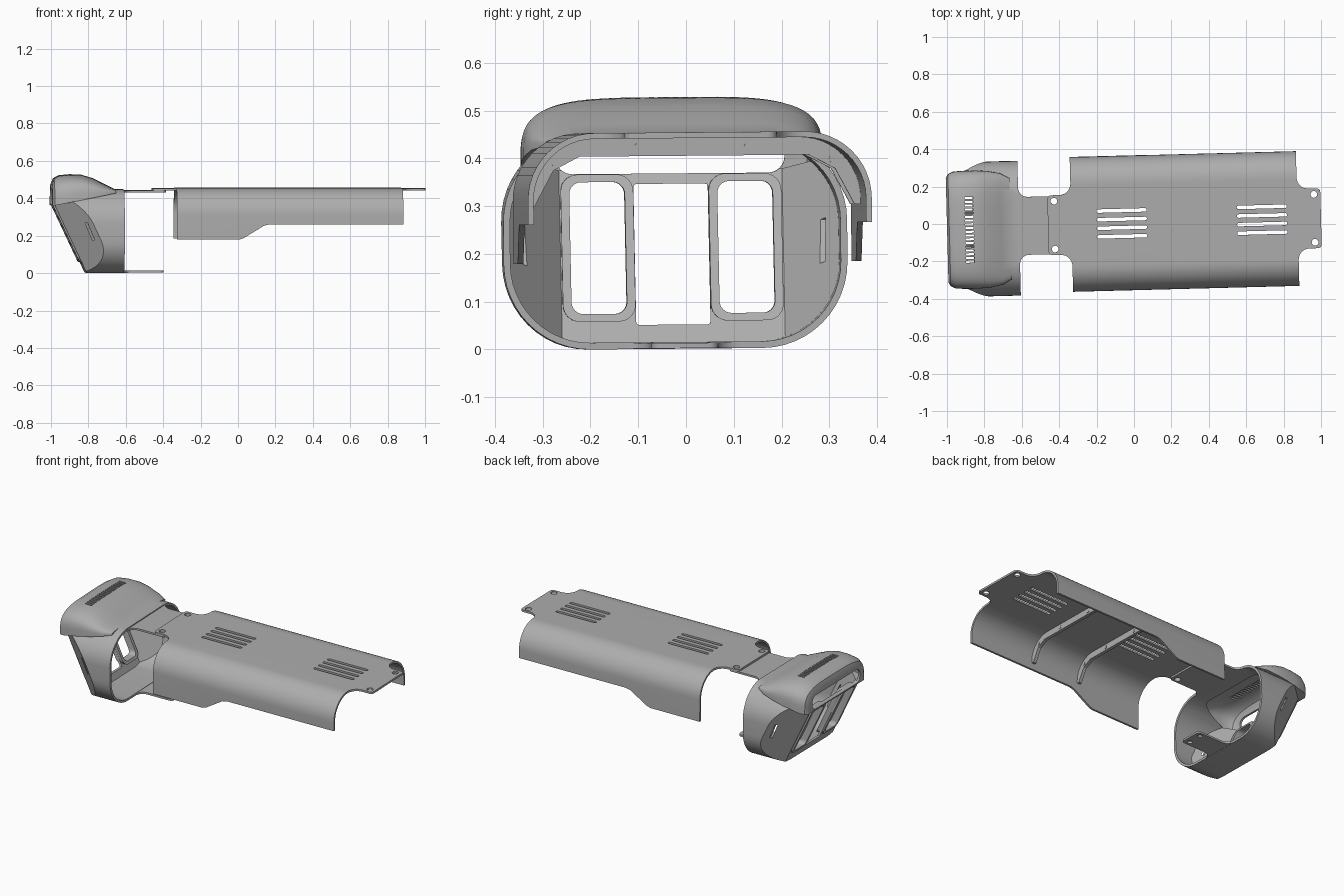
import bpy, bmesh
from math import sin, cos, pi, radians
from mathutils import Matrix, Vector

if "Cube" in bpy.data.objects:
    bpy.data.objects.remove(bpy.data.objects["Cube"], do_unlink=True)

grey = bpy.data.materials.new("plain grey")
grey.use_nodes = True
grey.diffuse_color = (0.42, 0.42, 0.42, 1)
for node in grey.node_tree.nodes:
    if node.type == "BSDF_PRINCIPLED":
        node.inputs["Base Color"].default_value = (0.42, 0.42, 0.42, 1)
parts = []


def finish_mesh(name, bm):
    bmesh.ops.recalc_face_normals(bm, faces=bm.faces)
    mesh = bpy.data.meshes.new(name)
    bm.to_mesh(mesh)
    bm.free()
    obj = bpy.data.objects.new(name, mesh)
    bpy.context.collection.objects.link(obj)
    return obj


def loft(bm, rings):
    rows = [[bm.verts.new(p) for p in ring] for ring in rings]
    n = len(rows[0])
    for a, b in zip(rows, rows[1:]):
        for i in range(n):
            j = (i + 1) % n
            bm.faces.new((a[i], a[j], b[j], b[i]))
    bm.faces.new(rows[0])
    bm.faces.new(rows[-1])


def prism(name, axis, lo, hi, *outlines):
    place = {"x": lambda u, v, t: (t, u, v),
             "y": lambda u, v, t: (u, t, v),
             "z": lambda u, v, t: (u, v, t)}[axis]
    bm = bmesh.new()
    for o in outlines:
        loft(bm, [[place(u, v, t) for u, v in o] for t in (lo, hi)])
    return finish_mesh(name, bm)


def arc(cx, cy, r, a0, a1, n=8):
    return [(cx + r * cos(radians(a0 + (a1 - a0) * i / n)),
             cy + r * sin(radians(a0 + (a1 - a0) * i / n))) for i in range(n + 1)]


def round_rect(cx, cy, w, h, r, n=8):
    x, y = w / 2 - r, h / 2 - r
    corners = ((x, y, 0), (-x, y, 90), (-x, -y, 180), (x, -y, 270))
    pts = [p for dx, dy, a in corners for p in arc(cx + dx, cy + dy, r, a, a + 90, n)]
    return [p for i, p in enumerate(pts)
            if (Vector(p) - Vector(pts[i - 1])).length > 1e-5]


def circle(cx, cy, r):
    return arc(cx, cy, r, 0, 345, 23)


def boolean(obj, other, operation="DIFFERENCE"):
    mod = obj.modifiers.new("cut", "BOOLEAN")
    mod.operation, mod.solver, mod.object = operation, "EXACT", other
    bpy.context.view_layer.objects.active = obj
    bpy.ops.object.modifier_apply(modifier=mod.name)
    bpy.data.objects.remove(other, do_unlink=True)


# Long cover: bent sheet with stepped skirts
MID = 0.27


def arch(half, r, top, bottom):
    return ([(half, bottom)] + arc(half - r, top - r, r, 0, 90, 12)
            + arc(r - half, top - r, r, 90, 180, 12) + [(-half, bottom)])


section = arch(0.36, 0.14, 0.453, 0.18) + arch(0.348, 0.128, 0.441, 0.18)[::-1]
cover = prism("cover", "x", MID - 0.73, MID + 0.73, section)
boolean(cover, prism("skirt_cut", "y", -0.6, 0.6,
                     [(-0.01, 0.1), (-0.01, 0.178), (0.02, 0.188), (0.13, 0.255),
                      (0.16, 0.262), (1.1, 0.262), (1.1, 0.1)]))

# Corner cut-outs leave a filleted tab at each end
corner = ([(0.605, 0.5)] + arc(0.665, 0.22, 0.06, 180, 270)
          + arc(0.71, 0.14, 0.02, 90, 0, 4) + [(0.8, 0.14), (0.8, 0.5)])
boolean(cover, prism("corner_cut", "z", -0.1, 0.6,
                     *[[(MID + sx * x, sy * y) for x, y in corner]
                       for sx in (-1, 1) for sy in (-1, 1)]))

# Vent slots and screw holes
slots = [round_rect(MID + x, (i - 1.5) * 0.046, 0.268, 0.019, 0.009, 4)
         for x in (-0.335, 0.415) for i in range(4)]
holes = [circle(MID + x, y, 0.018) for x in (-0.695, 0.695) for y in (-0.128, 0.128)]
boolean(cover, prism("vent_cut", "z", 0.4, 0.5, *slots, *holes))
parts.append(cover)

# Stiffening ribs under the cover, with round studs
lower = [(-0.335, 0.3), (-0.295, 0.375), (-0.24, 0.404),
         (0.24, 0.404), (0.295, 0.375), (0.335, 0.3)]
for label, x in (("front", 0.1), ("rear", 0.43)):
    parts.append(prism(label + "_rib", "x", x - 0.01, x + 0.01,
                       arch(0.35, 0.13, 0.443, 0.3) + lower))
    parts.append(prism(label + "_rib_studs", "x", x - 0.013, x + 0.013,
                       *[circle(s * y, z, 0.01) for s in (-1, 1)
                         for y, z in ((0.115, 0.422), (0.293, 0.396))]))

# Head: rounded box with a raked front and bevelled cheeks
CY = -0.013
RAKE = Vector((0.165, 0, -0.35))


def head_solid(name, t, back):
    bm = bmesh.new()
    outline = round_rect(CY, 0.2235, 0.72 - 2 * t, 0.447 - 2 * t, 0.18 - t, 12)
    loft(bm, [[(x, u, v) for u, v in outline] for x in (-0.995 + t, back)])
    planes = [(Vector((-0.985, CY, 0.36)), Vector((-0.35, 0, -0.165)))]
    for s in (-1, 1):
        normal = RAKE.cross(Vector((0.17, s * 0.13, 0)))
        if normal.x > 0:
            normal.negate()
        planes.append((Vector((-0.985, CY + s * 0.24, 0.36)), normal))
    for point, normal in planes:
        normal = normal.normalized()
        bmesh.ops.bisect_plane(bm, geom=bm.verts[:] + bm.edges[:] + bm.faces[:],
                               dist=1e-5, plane_co=point - normal * t,
                               plane_no=normal, clear_outer=True)
        bmesh.ops.holes_fill(bm, edges=[e for e in bm.edges if e.is_boundary], sides=0)
    return finish_mesh(name, bm)


# Hood: lofted cap swelling above the head
def hood_solid(name, t):
    stations = ((-1.0, 0.28, 0.475), (-0.988, 0.3, 0.505), (-0.96, 0.313, 0.521),
                (-0.9, 0.316, 0.527), (-0.84, 0.316, 0.525), (-0.78, 0.312, 0.507),
                (-0.71, 0.298, 0.472), (-0.66, 0.27, 0.447))
    rings = []
    for x, w, top in stations:
        low = 0.36 + (x + 1) * 0.2 + t
        high, w = max(top - t, low + 0.004), w - t
        x = MIDHOOD + (x - MIDHOOD) * (1 - t * 5.5)
        ring = []
        for i in range(33):
            a = pi * i / 32
            c, s = cos(a), max(sin(a), 0)
            ring.append((x, CY + w * (1 if c > 0 else -1) * abs(c) ** 0.5,
                         low + (high - low) * s ** 0.55))
        rings.append(ring)
    bm = bmesh.new()
    loft(bm, rings)
    return finish_mesh(name, bm)


MIDHOOD = -0.83
head = head_solid("head_shell", 0, -0.615)
boolean(head, hood_solid("hood", 0), "UNION")
boolean(head, head_solid("head_hollow", 0.014, -0.5))
boolean(head, hood_solid("hood_hollow", 0.013))

# Front openings: mouth under the hood, centre gap and two side windows
windows = [round_rect(CY + s * 0.155, 0.212, 0.116, 0.276, 0.025) for s in (-1, 1)]
boolean(head, prism("mouth_cut", "x", -1.1, -0.9,
                    round_rect(CY, 0.409, 0.48, 0.084, 0.035)))
boolean(head, prism("window_cut", "x", -1.1, -0.72, *windows,
                    round_rect(CY, 0.198, 0.156, 0.295, 0.006, 2)))

# Grille on the hood and a slit in each cheek
boolean(head, prism("grille_cut", "z", 0.48, 0.6,
                    *[round_rect(-0.88, CY + (i - 8.5) * 0.02, 0.045, 0.011, 0.003, 2)
                      for i in range(18)]))
slit = [(-0.826, 0.268), (-0.815, 0.272), (-0.776, 0.18), (-0.787, 0.176)]
for lo, hi in ((-0.5, -0.2), (0.2, 0.5)):
    boolean(head, prism("slit_cut", "y", lo, hi, slit))
parts.append(head)

# Raised frames around the side windows, sheared to follow the rake
for label, s, window in (("right", -1, windows[0]), ("left", 1, windows[1])):
    frame = prism(label + "_window_frame", "x", -0.01, 0.035,
                  round_rect(CY + s * 0.155, 0.212, 0.152, 0.308, 0.035))
    boolean(frame, prism("frame_cut", "x", -0.1, 0.1, window))
    for v in frame.data.vertices:
        v.co.x += -0.815 - 0.471 * v.co.z
    parts.append(frame)


# Mounting tongues joining the head to the cover
def tongue(name, half, end, z, hole_y, r):
    side = ([(-0.66, half + 0.05)] + arc(-0.565, half + 0.05, 0.05, 180, 270)
            + arc(end - 0.02, half - 0.02, 0.02, 90, 0, 4))
    obj = prism(name, "z", z, z + 0.011, side + [(x, -y) for x, y in side[::-1]])
    boolean(obj, prism("hole_cut", "z", z - 0.1, z + 0.1,
                       *[circle(end - 0.035, s * hole_y, r) for s in (-1, 1)]))
    return obj


parts.append(tongue("upper_tongue", 0.155, -0.39, 0.43, 0.128, 0.018))
parts.append(tongue("lower_tongue", 0.07, -0.4, 0.001, 0.042, 0.014))

# Slight yaw and roll of the whole assembly, then shading
turn = (Matrix.Translation((MID, 0.012, 0.4515)) @ Matrix.Rotation(radians(1.5), 4, "Z")
        @ Matrix.Rotation(radians(0.5), 4, "X") @ Matrix.Translation((-MID, 0, -0.45)))
for obj in parts:
    obj.data.transform(turn)
    obj.data.materials.clear()
    obj.data.materials.append(grey)
    bpy.ops.object.select_all(action="DESELECT")
    obj.select_set(True)
    bpy.context.view_layer.objects.active = obj
    bpy.ops.object.shade_smooth_by_angle(angle=radians(30))
